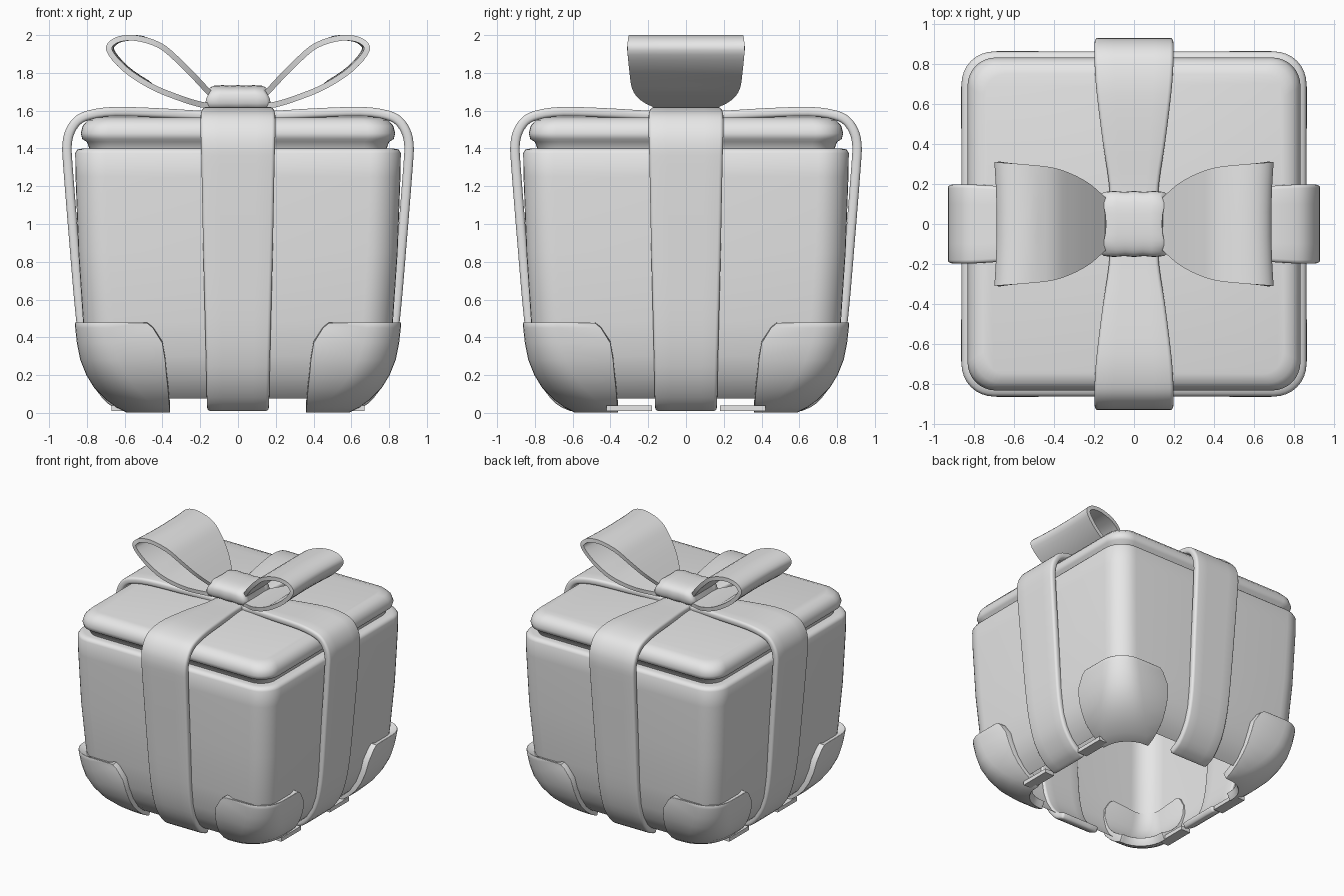
import bpy, bmesh
from math import sin, cos, pi, radians
from mathutils import Vector

if "Cube" in bpy.data.objects:
    bpy.data.objects.remove(bpy.data.objects["Cube"], do_unlink=True)

grey = bpy.data.materials.new("plain grey")
grey.use_nodes = True
grey.diffuse_color = (0.8, 0.8, 0.8, 1)
grey.node_tree.nodes["Principled BSDF"].inputs["Base Color"].default_value = (0.8, 0.8, 0.8, 1)


def smooth_path(pts, steps=3):
    """Catmull-Rom through tuples of any size."""
    p = [Vector(q) for q in pts]
    p = [p[0] * 2 - p[1]] + p + [p[-1] * 2 - p[-2]]
    out = []
    for a, b, c, d in zip(p, p[1:], p[2:], p[3:]):
        for k in range(steps):
            t = k / steps
            out.append(0.5 * (2 * b + (c - a) * t + (2 * a - 5 * b + 4 * c - d) * t ** 2
                              + (3 * b - a - 3 * c + d) * t ** 3))
    return out + [p[-2]]


def sheet(name, rows, closed=False, cap_first=False, cap_last=False):
    """Skin rows of points with quads."""
    bm = bmesh.new()
    vs = [[bm.verts.new(p) for p in row] for row in rows]
    n = len(vs[0])
    for a, b in zip(vs, vs[1:]):
        for j in range(n if closed else n - 1):
            k = (j + 1) % n
            bm.faces.new((a[j], a[k], b[k], b[j]))
    if cap_first:
        bm.faces.new(vs[0])
    if cap_last:
        bm.faces.new(vs[-1])
    if closed:
        bmesh.ops.recalc_face_normals(bm, faces=bm.faces)
    me = bpy.data.meshes.new(name)
    bm.to_mesh(me)
    bm.free()
    ob = bpy.data.objects.new(name, me)
    bpy.context.collection.objects.link(ob)
    me.materials.append(grey)
    return ob


def finish(ob, thick=0, bevel=0, mirror=None, angle=40):
    """Thicken, round, mirror, bake and smooth a part."""
    if thick:
        m = ob.modifiers.new("thickness", 'SOLIDIFY')
        m.thickness, m.offset, m.use_even_offset = thick, -1, True
    if bevel:
        m = ob.modifiers.new("rounding", 'BEVEL')
        m.width, m.segments, m.limit_method, m.angle_limit = bevel, 3, 'ANGLE', radians(50)
    if mirror:
        m = ob.modifiers.new("mirror", 'MIRROR')
        m.use_axis, m.use_mirror_merge = mirror, False
    bpy.ops.object.select_all(action='DESELECT')
    ob.select_set(True)
    bpy.context.view_layer.objects.active = ob
    bpy.ops.object.convert(target='MESH')
    bpy.ops.object.shade_smooth_by_angle(angle=radians(angle))


def arc(w, r, start, n=8):
    """Quarter turn of a rounded square, clockwise from the start angle."""
    sx = 1 if cos(start - pi / 4) > 0 else -1
    sy = 1 if sin(start - pi / 4) > 0 else -1
    return [(sx * (w - r) + r * cos(start - k / n * pi / 2),
             sy * (w - r) + r * sin(start - k / n * pi / 2)) for k in range(n + 1)]


def ring(w, r, z):
    return [(x, y, z) for q in range(4) for x, y in arc(w, r, pi / 2 * (1 - q))]


# Box body: open below, with a rounded rim and a shelf under the lid
body = [(.70, .10, 1.395), (.82, .13, 1.4), (.85, .15, 1.395), (.862, .16, 1.375), (.86, .16, 1.25),
        (.845, .16, .85), (.82, .16, .48), (.795, .17, .3), (.76, .18, .2), (.71, .19, .12), (.66, .19, .075)]
finish(sheet("box_body", [ring(*s) for s in body], closed=True), angle=50)

# Lid
lid = [(.70, .10, 1.39), (.785, .12, 1.395), (.80, .13, 1.435), (.825, .14, 1.45), (.832, .14, 1.48),
       (.822, .14, 1.52), (.795, .13, 1.55), (.75, .11, 1.565)]
finish(sheet("lid", [ring(*s) for s in lid], closed=True, cap_first=True, cap_last=True), angle=50)

# Corner guards: height, half width, corner radius, where the side edge sits
guard = [(.48, .862, .18, .53), (.475, .864, .18, .48), (.45, .862, .18, .45), (.37, .853, .19, .40),
         (.28, .835, .20, .385), (.2, .803, .21, .378), (.13, .76, .22, .37), (.07, .70, .22, .365),
         (.03, .645, .22, .362), (0, .585, .2, .36)]
rows = []
for z, w, r, t in guard:
    rows.append([(x, y, z) for x, y in [(t, w)] + arc(w, r, pi / 2) + [(w, t)]])
finish(sheet("corner_guard", rows), thick=.06, bevel=.012, mirror=(True, True, False))

# Narrow lips running from the guards to the side straps
lip = sheet("guard_lip", [[(.59, y, .01), (.67, y, .01), (.67, y, .04), (.59, y, .04)] for y in (.18, .42)],
            closed=True, cap_first=True, cap_last=True)
finish(lip, mirror=(True, True, False))

# Straps: reach, height, half width from the underside up to the middle of the top
half = [(.60, .004, .163), (.69, .05, .165), (.775, .16, .167), (.825, .3, .17), (.858, .5, .175),
        (.893, .9, .185), (.925, 1.3, .193), (.93, 1.42, .196), (.912, 1.5, .198), (.865, 1.567, .198),
        (.79, 1.602, .196), (.65, 1.62, .186), (.4, 1.612, .155), (.2, 1.6, .125)]
path = smooth_path([(-h, z, w) for h, z, w in half] + [(0, 1.595, .115)] + half[::-1])
for name, turn in (("strap_side_to_side", 0), ("strap_front_to_back", pi / 2)):
    strap = sheet(name, [[(h, w * k, z) for k in (1, .5, 0, -.5, -1)] for h, z, w in path])
    strap.rotation_euler.z = turn
    finish(strap, thick=.05, bevel=.018)

# Bow loops: a flaring band that leaves the knot and returns below
loop = [(.10, 1.67, .10), (.145, 1.71, .135), (.22, 1.79, .20), (.31, 1.88, .25), (.41, 1.96, .283),
        (.545, 2.0, .298), (.655, 1.985, .306), (.698, 1.92, .31), (.61, 1.81, .30), (.465, 1.715, .285),
        (.32, 1.655, .24), (.2, 1.618, .17), (.1, 1.605, .12)]
rows = [[(x - .012 * (1 - k * k) * (x > .5), w * k, z) for k in (1, .6, .2, -.2, -.6, -1)]
        for x, z, w in smooth_path(loop, 4)]
finish(sheet("bow_loop", rows), thick=.03, mirror=(True, False, False))

# Knot: pleated pillow, wider at its foot
rows = []
for x, s in [(-.15, .7), (-.152, .88), (-.135, .97), (-.09, 1), (-.045, .97), (0, 1),
             (.045, .97), (.09, 1), (.135, .97), (.152, .88), (.15, .7)]:
    row = []
    for k in range(32):
        a = 2 * pi * k / 32
        cy, cz = cos(a), sin(a)
        flat_y = abs(cy) ** .7 * (1 if cy > 0 else -1)
        flat_z = abs(cz) ** .7 * (1 if cz > 0 else -1)
        row.append((x * (1.08 - .13 * flat_z + .03 * cos(6 * a)), .165 * s * flat_y, 1.662 + .073 * s * flat_z))
    rows.append(row)
finish(sheet("bow_knot", rows, closed=True, cap_first=True, cap_last=True), angle=60)
